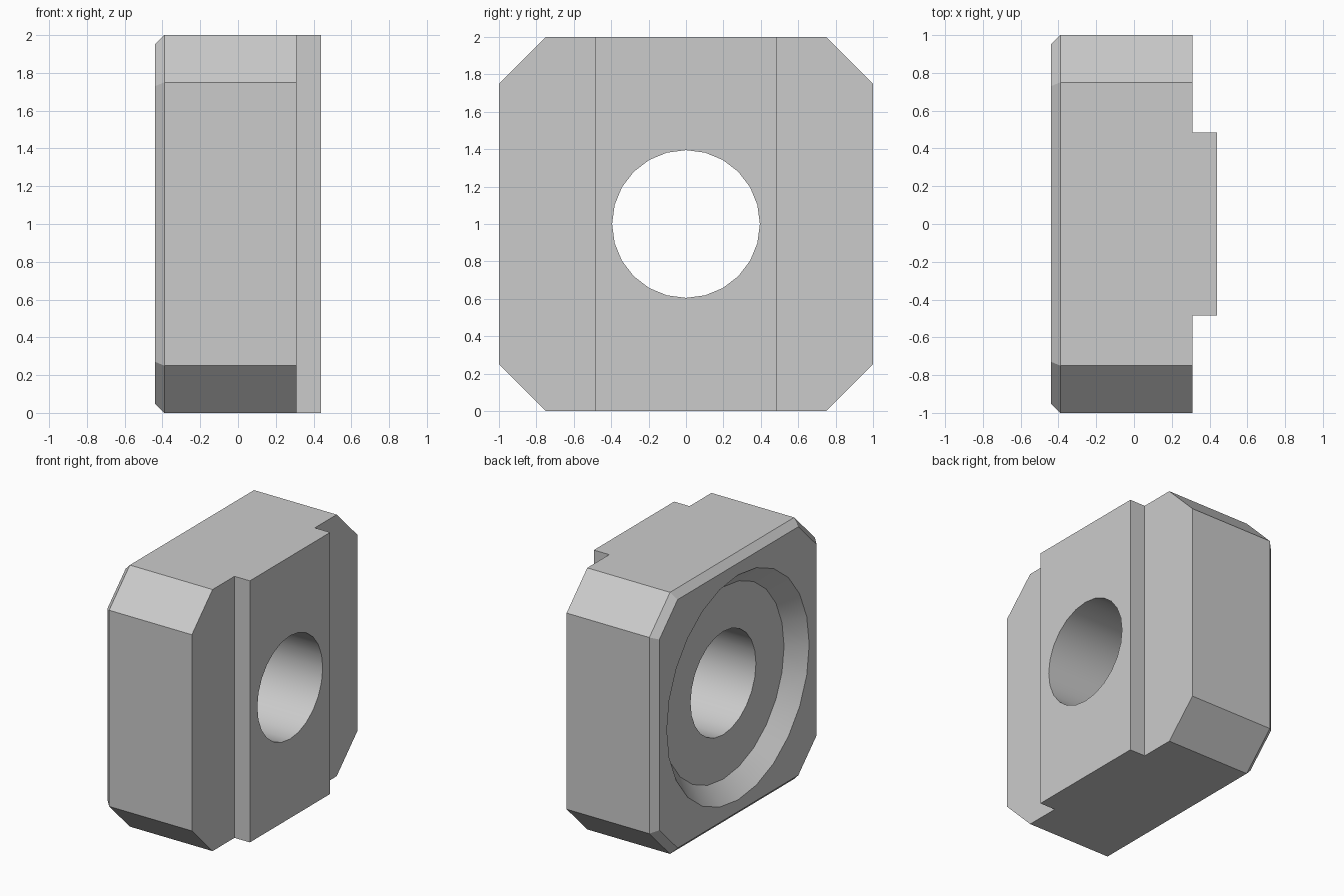
import bpy, math

# Remove the default cube
cube = bpy.data.objects.get("Cube")
if cube:
    bpy.data.objects.remove(cube, do_unlink=True)

HALF, CORNER = 1.0, 0.75          # octagonal outline
BACK, STEP, FRONT = -0.44, 0.31, 0.44
CHAMFER = 0.05
SEGMENTS = 24

grey = bpy.data.materials.new("plain grey")
grey.use_nodes = True
colour = (0.6, 0.6, 0.6, 1)
grey.diffuse_color = colour
grey.node_tree.nodes["Principled BSDF"].inputs["Base Color"].default_value = colour


def loft(name, rings):
    """Join equal-sized closed rings into a capped solid."""
    n = len(rings[0])
    verts = [p for ring in rings for p in ring]
    faces = [(k * n + i, k * n + (i + 1) % n, (k + 1) * n + (i + 1) % n, (k + 1) * n + i)
             for k in range(len(rings) - 1) for i in range(n)]
    faces += [tuple(reversed(range(n))), tuple(range(len(verts) - n, len(verts)))]
    mesh = bpy.data.meshes.new(name)
    mesh.from_pydata(verts, [], faces)
    mesh.materials.append(grey)
    obj = bpy.data.objects.new(name, mesh)
    bpy.context.collection.objects.link(obj)
    return obj


def octagon(x, inset=0.0):
    h = HALF - inset
    c = CORNER - inset * math.tan(math.pi / 8)
    outline = [(h, -c), (h, c), (c, h), (-c, h), (-h, c), (-h, -c), (-c, -h), (c, -h)]
    return [(x, y, z + 1) for y, z in outline]


def circle(x, r):
    angles = [2 * math.pi * i / SEGMENTS for i in range(SEGMENTS)]
    return [(x, r * math.cos(a), 1 + r * math.sin(a)) for a in angles]


def rectangle(x, y0, y1):
    return [(x, y0, -0.5), (x, y1, -0.5), (x, y1, 2.5), (x, y0, 2.5)]


# Chamfered octagonal block
block = loft("slotted_block", [octagon(BACK, CHAMFER), octagon(BACK + CHAMFER), octagon(FRONT)])

# Side shoulders that leave the raised central tongue
cutters = [loft("shoulder_cutter", [rectangle(STEP, y0, y1), rectangle(1, y0, y1)])
           for y0, y1 in ((0.485, 1.5), (-1.5, -0.485))]

# Conical recess and through hole
floor = BACK + 0.125
cutters.append(loft("bore_cutter", [circle(BACK - 0.1, 0.96), circle(floor, 0.735),
                                    circle(floor, 0.395), circle(1, 0.395)]))

bpy.ops.object.select_all(action='DESELECT')
bpy.context.view_layer.objects.active = block
block.select_set(True)
for cutter in cutters:
    cutter.hide_render = True
    cut = block.modifiers.new("cut", 'BOOLEAN')
    cut.operation = 'DIFFERENCE'
    cut.solver = 'EXACT'
    cut.object = cutter
    bpy.ops.object.modifier_apply(modifier=cut.name)
    bpy.data.objects.remove(cutter, do_unlink=True)

# Smooth bore walls, crisp edges elsewhere
bpy.ops.object.shade_smooth_by_angle(angle=math.radians(25))
